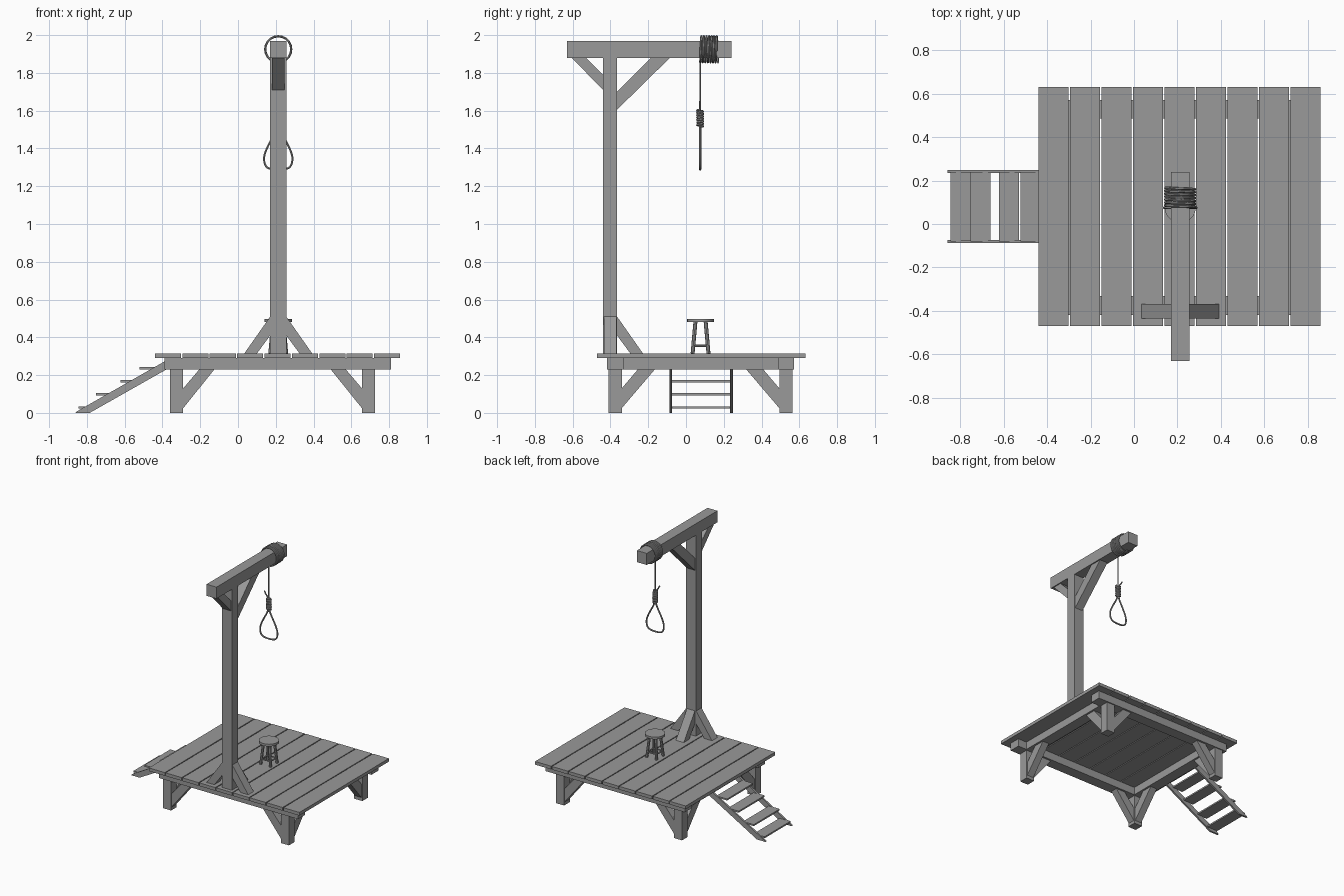
import bpy, bmesh, math
from mathutils import Vector

cube = bpy.data.objects.get("Cube")
if cube:
    bpy.data.objects.remove(cube, do_unlink=True)

grey = bpy.data.materials.new("plain grey")
grey.use_nodes = True
grey.diffuse_color = (0.32, 0.32, 0.32, 1)
grey.node_tree.nodes["Principled BSDF"].inputs["Base Color"].default_value = grey.diffuse_color


def finish(name, bm):
    bmesh.ops.recalc_face_normals(bm, faces=bm.faces)
    mesh = bpy.data.meshes.new(name)
    bm.to_mesh(mesh)
    bm.free()
    mesh.materials.append(grey)
    obj = bpy.data.objects.new(name, mesh)
    bpy.context.collection.objects.link(obj)
    return obj


def smooth(obj):
    bpy.ops.object.select_all(action='DESELECT')
    obj.select_set(True)
    bpy.context.view_layer.objects.active = obj
    bpy.ops.object.shade_smooth_by_angle(angle=math.radians(40))


def prism(name, axis, profile, lo, hi):
    """Extrude a profile along x (profile is y, z) or along y (profile is x, z)."""
    bm = bmesh.new()
    place = (lambda p, d: (d, p[0], p[1])) if axis == 'x' else (lambda p, d: (p[0], d, p[1]))
    a = [bm.verts.new(place(p, lo)) for p in profile]
    b = [bm.verts.new(place(p, hi)) for p in profile]
    n = len(a)
    bm.faces.new(a)
    bm.faces.new(b[::-1])
    for i in range(n):
        j = (i + 1) % n
        bm.faces.new((a[i], a[j], b[j], b[i]))
    return finish(name, bm)


def box(name, x, y, z):
    return prism(name, 'x', [(y[0], z[0]), (y[1], z[0]), (y[1], z[1]), (y[0], z[1])], *x)


def brace(name, axis, u, v, side, near, far, drop_near, drop_far, lo, hi):
    """Diagonal strut between a post face at u and a level face at v."""
    prism(name, axis, [(u, v + drop_near), (u, v + drop_far),
                       (u + side * far, v), (u + side * near, v)], lo, hi)


def rod(name, a, b, r, sides=8):
    a, b = Vector(a), Vector(b)
    bm = bmesh.new()
    bmesh.ops.create_cone(bm, cap_ends=True, segments=sides, radius1=r, radius2=r,
                          depth=(b - a).length)
    bm.transform((b - a).to_track_quat('Z', 'Y').to_matrix().to_4x4())
    bmesh.ops.translate(bm, verts=bm.verts, vec=(a + b) / 2)
    obj = finish(name, bm)
    smooth(obj)
    return obj


def rope(name, points, r, kind='POLY', closed=False):
    cu = bpy.data.curves.new(name, 'CURVE')
    cu.dimensions = '3D'
    cu.bevel_depth = r
    cu.bevel_resolution = 1
    cu.use_fill_caps = True
    sp = cu.splines.new(kind)
    sp.points.add(len(points) - 1)
    for p, co in zip(sp.points, points):
        p.co = (*co, 1)
    sp.use_cyclic_u = closed
    if kind == 'NURBS':
        sp.order_u = 3
        sp.use_endpoint_u = True
    cu.materials.append(grey)
    obj = bpy.data.objects.new(name, cu)
    bpy.context.collection.objects.link(obj)
    bpy.ops.object.select_all(action='DESELECT')
    obj.select_set(True)
    bpy.context.view_layer.objects.active = obj
    bpy.ops.object.convert(target='MESH')
    smooth(bpy.context.view_layer.objects.active)


# Deck planks
pitch = 1.30 / 9
for i in range(9):
    x = -0.44 + i * (pitch + 0.0006)
    box(f"deck_plank_{i + 1}", (x, x + 0.138), (-0.47, 0.632), (0.29, 0.315))

# Deck frame, legs and leg braces
cx, cy, leg = 0.183, 0.077, 0.035
for sy, yname in ((-1, "front"), (1, "back")):
    yc = cy + sy * 0.452
    box(f"{yname}_frame_beam", (-0.39, 0.81), (yc - 0.043, yc + 0.043), (0.23, 0.29))
for sx, xname in ((-1, "right"), (1, "left")):
    xc = cx + sx * 0.508
    box(f"{xname}_frame_beam", (xc - 0.043, xc + 0.043), (-0.332, 0.486), (0.23, 0.29))
    for sy, yname in ((-1, "front"), (1, "back")):
        yc = cy + sy * 0.452
        tag = f"{yname}_{xname}"
        box(f"{tag}_leg", (xc - leg, xc + leg), (yc - leg, yc + leg), (0, 0.23))
        brace(f"{tag}_long_brace", 'y', xc - sx * leg, 0.23, -sx, 0.085, 0.165,
              -0.10, -0.205, yc - 0.028, yc + 0.028)
        brace(f"{tag}_short_brace", 'x', yc - sy * leg, 0.23, -sy, 0.085, 0.175,
              -0.10, -0.205, xc - 0.028, xc + 0.028)

# Upright post with foot braces
px = 0.213
box("post", (px - 0.0425, px + 0.0425), (-0.44, -0.365), (0.30, 1.88))
for s, n in ((-1, "right"), (1, "left")):
    brace(f"{n}_foot_brace", 'y', px + s * 0.0425, 0.315, s, 0.07, 0.137,
          0.095, 0.195, -0.435, -0.368)
brace("back_foot_brace", 'x', -0.365, 0.315, 1, 0.07, 0.137, 0.095, 0.195,
      px - 0.034, px + 0.034)

# Overhead beam and its braces
box("top_beam", (px - 0.0425, px + 0.0425), (-0.63, 0.24), (1.88, 1.97))
brace("front_top_brace", 'x', -0.44, 1.88, -1, 0.09, 0.165, -0.09, -0.17,
      px - 0.034, px + 0.034)
brace("back_top_brace", 'x', -0.365, 1.88, 1, 0.18, 0.28, -0.18, -0.275,
      px - 0.034, px + 0.034)

# Rope wound round the beam
ry, turns, steps = 0.075, 7, 20
coil = []
for i in range(turns * steps + 1):
    t = i / steps
    a = -math.pi / 2 + t * math.tau
    coil.append((px + 0.069 * math.cos(a), ry + 0.095 * t / turns, 1.925 + 0.069 * math.sin(a)))
rope("beam_rope_coil", coil, 0.006)

# Hanging rope, knot, loop and loose end
rope("hanging_rope", [(px, ry, 1.857), (px, ry, 1.50)], 0.005)
knot = []
for i in range(7 * 12 + 1):
    a = i / 12 * math.tau
    knot.append((px + 0.015 * math.cos(a), ry + 0.015 * math.sin(a), 1.515 + 0.09 * i / 84))
rope("rope_knot", knot, 0.0065)
half = [(0.012, 1.49), (0.035, 1.45), (0.066, 1.39), (0.078, 1.345), (0.066, 1.30), (0.03, 1.288)]
loop = [(px + 0.004, ry, 1.52)] + [(px + x, ry, z) for x, z in half]
loop += [(px - x, ry, z) for x, z in reversed(half)] + [(px - 0.004, ry, 1.52)]
rope("rope_loop", loop, 0.006, 'NURBS')
rope("rope_loose_end", [(px - 0.008, ry, 1.58), (px - 0.01, ry, 1.615),
                        (px - 0.025, ry, 1.625), (px - 0.038, ry, 1.652)], 0.005, 'NURBS')

# Stool
sy0 = 0.077
rod("stool_seat", (px, sy0, 0.481), (px, sy0, 0.498), 0.072, 20)
corners = [(-1, -1), (1, -1), (1, 1), (-1, 1)]
for i, (a, b) in enumerate(corners):
    rod(f"stool_leg_{i + 1}", (px + a * 0.042, sy0 + b * 0.042, 0.315),
        (px + a * 0.027, sy0 + b * 0.027, 0.483), 0.0105)
    c, d = corners[(i + 1) % 4]
    rod(f"stool_rung_{i + 1}", (px + a * 0.038, sy0 + b * 0.038, 0.355),
        (px + c * 0.038, sy0 + d * 0.038, 0.355), 0.006, 6)

# Side steps: two sloping rails and four treads
rail = [(-0.86, 0), (-0.785, 0), (-0.37, 0.235), (-0.37, 0.285), (-0.39, 0.272), (-0.85, 0.01)]
prism("front_step_rail", 'y', rail, -0.088, -0.074)
prism("back_step_rail", 'y', rail, 0.234, 0.248)
for i, (x, z) in enumerate([(-0.845, 0.028), (-0.752, 0.098), (-0.622, 0.168), (-0.522, 0.236)]):
    box(f"step_tread_{i + 1}", (x, x + 0.092), (-0.08, 0.24), (z - 0.006, z + 0.006))
